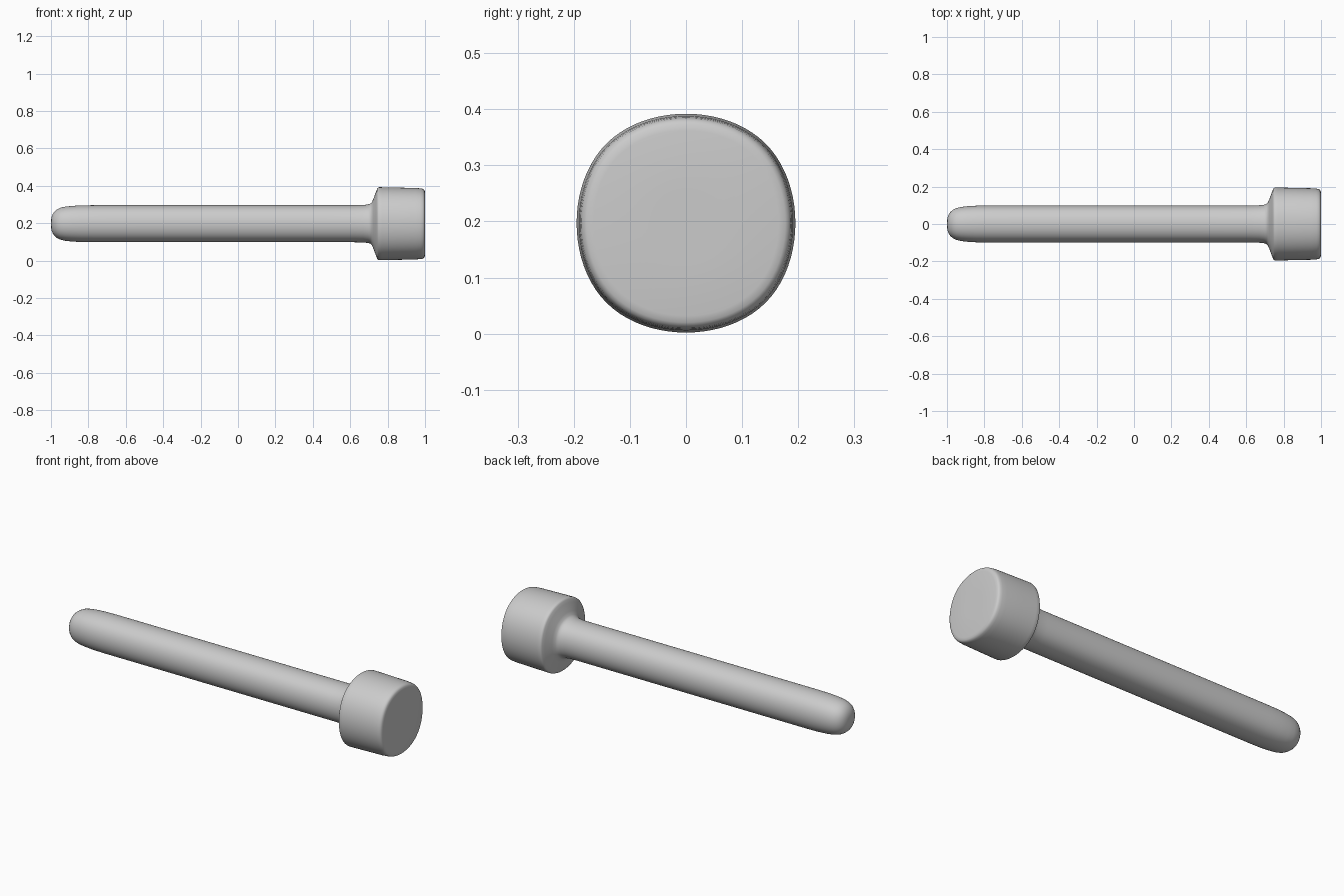
import bpy, bmesh, math

if "Cube" in bpy.data.objects:
    bpy.data.objects.remove(bpy.data.objects["Cube"])

CENTER_Z = 0.197
SEGMENTS = 80

# Rounded-square section: closed cubic curve through a square cage, half-width 1
def section():
    cage = [(-1, -1), (1, -1), (1, 1), (-1, 1)]
    pts = []
    per_side = SEGMENTS // 4
    for i in range(4):
        p = [cage[(i + k) % 4] for k in range(4)]
        for s in range(per_side):
            t = s / per_side
            w = ((1 - t) ** 3 / 6, (3 * t**3 - 6 * t**2 + 4) / 6,
                 (-3 * t**3 + 3 * t**2 + 3 * t + 1) / 6, t**3 / 6)
            pts.append(tuple(sum(w[k] * p[k][a] for k in range(4)) / 0.9167 for a in (0, 1)))
    return pts

def loft(name, profile):
    bm = bmesh.new()
    sec = section()
    rings = [[bm.verts.new((x, r * y, CENTER_Z + r * z)) for y, z in sec] for x, r in profile]
    for a, b in zip(rings, rings[1:]):
        for i in range(SEGMENTS):
            j = (i + 1) % SEGMENTS
            bm.faces.new((a[i], a[j], b[j], b[i]))
    bm.faces.new(rings[0])
    bm.faces.new(rings[-1])
    bmesh.ops.recalc_face_normals(bm, faces=bm.faces)
    mesh = bpy.data.meshes.new(name)
    bm.to_mesh(mesh)
    bm.free()
    obj = bpy.data.objects.new(name, mesh)
    bpy.context.collection.objects.link(obj)
    bpy.context.view_layer.objects.active = obj
    obj.select_set(True)
    bpy.ops.object.shade_smooth_by_angle(angle=math.radians(35))
    return obj

# Rounded tip, long shaft, flared collar, slightly tapered head
tip = [(-1, 0.008), (-0.999, 0.022), (-0.996, 0.038), (-0.990, 0.052), (-0.981, 0.065),
       (-0.968, 0.076), (-0.950, 0.085), (-0.925, 0.091), (-0.89, 0.095), (-0.84, 0.098)]
shaft = [(-0.77, 0.099), (-0.5, 0.099), (0.3, 0.099), (0.62, 0.099), (0.67, 0.1)]
collar = [(0.695, 0.103), (0.707, 0.107), (0.715, 0.114), (0.723, 0.131), (0.738, 0.172)]
head = [(0.744, 0.187), (0.748, 0.193), (0.753, 0.195), (0.77, 0.195), (0.86, 0.193),
        (0.95, 0.191), (0.975, 0.189), (0.987, 0.187), (0.994, 0.183), (0.998, 0.177),
        (1.0, 0.165), (1.0, 0.06)]
loft("headed_pin", tip + shaft + collar + head)
